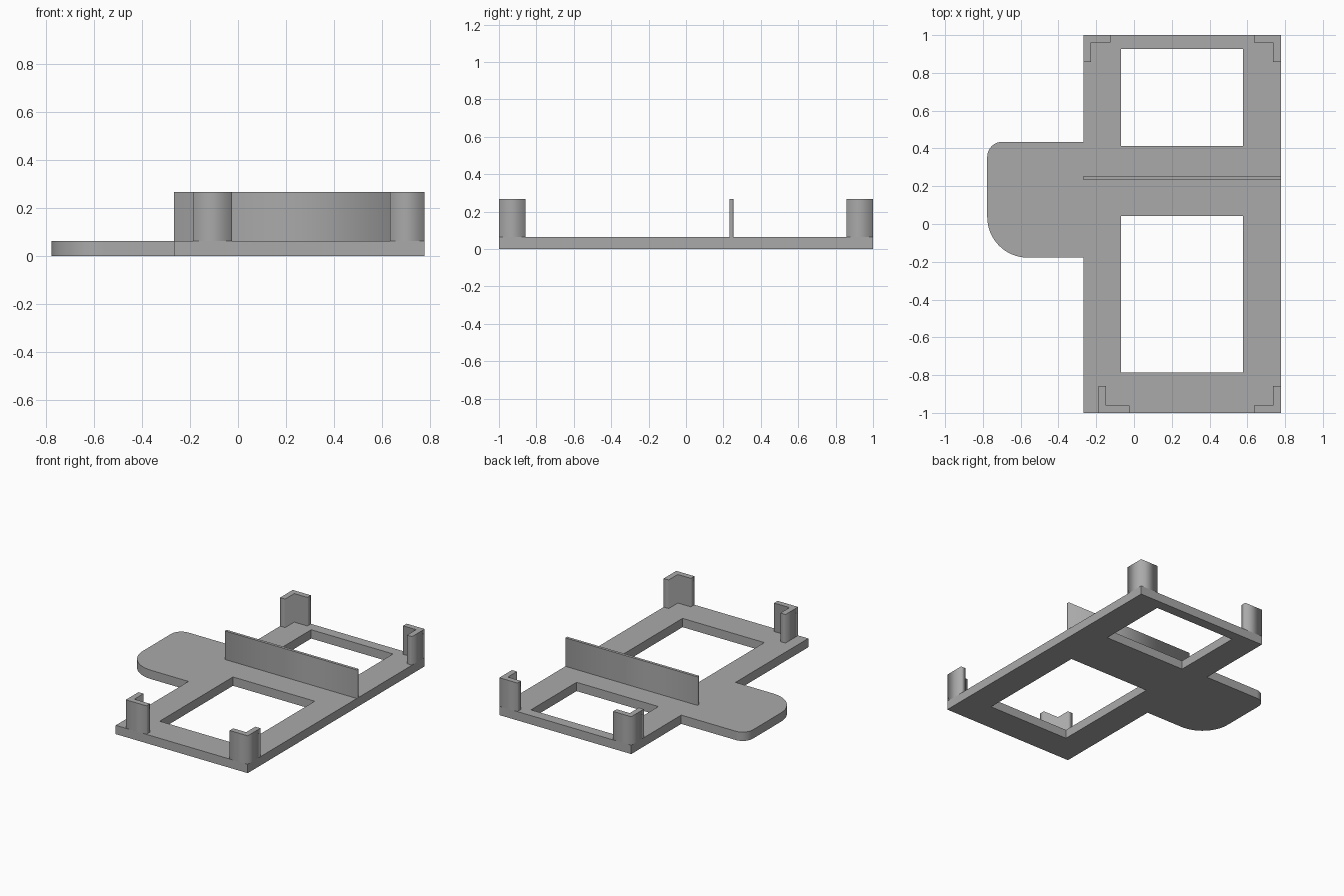
import bpy
import bmesh
from math import cos, sin, radians

cube = bpy.data.objects.get("Cube")
if cube:
    bpy.data.objects.remove(cube, do_unlink=True)

BASE, TOP = 0.063, 0.267        # plate thickness, height of posts and wall
LEFT, RIGHT = -0.267, 0.777     # frame sides
TAB = -0.777                    # outer edge of the tab
LEG, THICK = 0.143, 0.04        # corner post arm length and wall thickness

grey = bpy.data.materials.new("light_grey")
grey.diffuse_color = (0.4, 0.4, 0.4, 1)
grey.use_nodes = True
grey.node_tree.nodes["Principled BSDF"].inputs["Base Color"].default_value = (0.4, 0.4, 0.4, 1)


def rect(x0, x1, y0, y1):
    return [(x0, y0), (x1, y0), (x1, y1), (x0, y1)]


def arc(cx, cy, r, start, end, steps=16):
    angles = [radians(start + (end - start) * i / steps) for i in range(steps + 1)]
    return [(cx + r * cos(a), cy + r * sin(a)) for a in angles]


def slab(name, loops, z0, z1):
    """Extrude an outline, with optional holes, between two heights."""
    curve = bpy.data.curves.new(name, "CURVE")
    curve.dimensions = "2D"
    curve.fill_mode = "BOTH"
    curve.extrude = (z1 - z0) / 2
    for loop in loops:
        spline = curve.splines.new("POLY")
        spline.points.add(len(loop) - 1)
        for point, (x, y) in zip(spline.points, loop):
            point.co = (x, y, 0, 1)
        spline.use_cyclic_u = True
    temp = bpy.data.objects.new(name + "_outline", curve)
    bpy.context.collection.objects.link(temp)
    bpy.context.view_layer.update()
    mesh = bpy.data.meshes.new_from_object(
        temp.evaluated_get(bpy.context.evaluated_depsgraph_get()))
    bpy.data.objects.remove(temp, do_unlink=True)

    bm = bmesh.new()
    bm.from_mesh(mesh)
    bmesh.ops.remove_doubles(bm, verts=bm.verts, dist=0.0001)
    bmesh.ops.translate(bm, verts=bm.verts, vec=(0, 0, (z0 + z1) / 2))
    bmesh.ops.recalc_face_normals(bm, faces=bm.faces)
    bm.to_mesh(mesh)
    bm.free()
    mesh.name = name
    mesh.materials.clear()
    mesh.materials.append(grey)
    obj = bpy.data.objects.new(name, mesh)
    bpy.context.collection.objects.link(obj)
    return obj


# Base plate: frame with a rounded side tab and two windows
big, small = 0.215, 0.08
outline = [(LEFT, -1), (RIGHT, -1), (RIGHT, 1), (LEFT, 1), (LEFT, 0.435)]
outline += arc(TAB + small, 0.435 - small, small, 90, 180)
outline += arc(TAB + big, -0.178 + big, big, 180, 270)
outline += [(LEFT, -0.178)]
plate = slab("base_plate", [outline,
                            rect(-0.07, 0.577, 0.412, 0.927),
                            rect(-0.07, 0.577, -0.785, 0.043)], 0, BASE)
bpy.ops.object.select_all(action="DESELECT")
bpy.context.view_layer.objects.active = plate
plate.select_set(True)
bpy.ops.object.shade_smooth_by_angle(angle=radians(30))

# Cross wall
slab("cross_wall", [rect(LEFT, RIGHT, 0.233, 0.253)], BASE, TOP)

# L-shaped corner posts: corner position, inward direction, arm length along x
posts = {
    "back_right_post": (LEFT, 1, 1, -1, LEG),
    "back_left_post": (RIGHT, 1, -1, -1, LEG),
    "front_left_post": (RIGHT, -1, -1, 1, LEG),
    "front_right_post": (-0.187, -1, 1, 1, 0.162),
}
for name, (cx, cy, dx, dy, arm) in posts.items():
    shape = [(0, 0), (arm, 0), (arm, THICK), (THICK, THICK), (THICK, LEG), (0, LEG)]
    slab(name, [[(cx + dx * x, cy + dy * y) for x, y in shape]], BASE, TOP)
